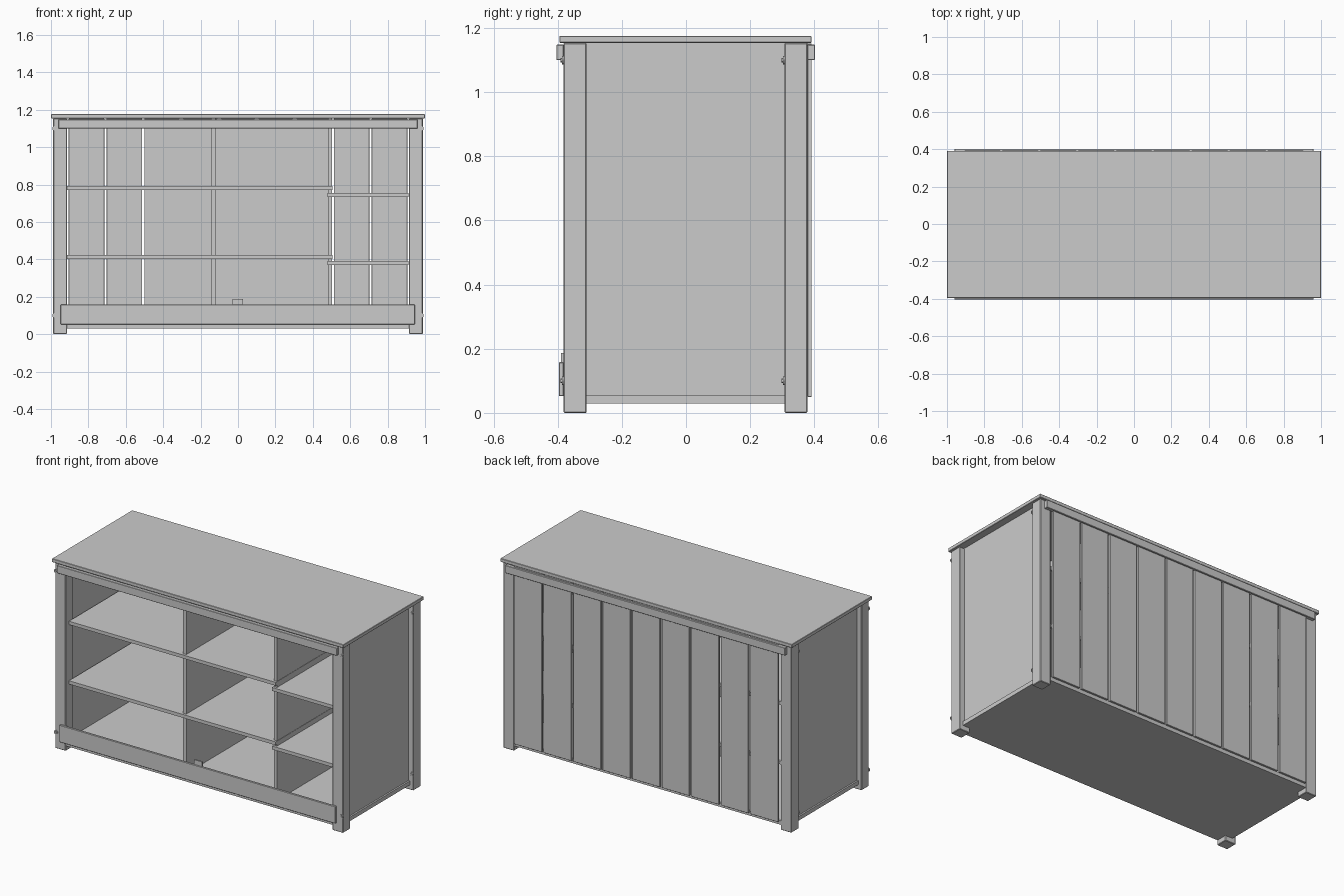
import bpy, bmesh, math
from mathutils import Matrix

if "Cube" in bpy.data.objects:
    bpy.data.objects.remove(bpy.data.objects["Cube"])

grey = bpy.data.materials.new("plain_grey")
grey.diffuse_color = (0.6, 0.6, 0.6, 1)
grey.use_nodes = True
grey.node_tree.nodes["Principled BSDF"].inputs["Base Color"].default_value = grey.diffuse_color


def finish(name, bm):
    mesh = bpy.data.meshes.new(name)
    bm.to_mesh(mesh)
    bm.free()
    mesh.materials.append(grey)
    ob = bpy.data.objects.new(name, mesh)
    bpy.context.collection.objects.link(ob)
    return ob


def box(name, x0, x1, y0, y1, z0, z1, bevel=0.0):
    bm = bmesh.new()
    bmesh.ops.create_cube(bm, size=1)
    for v in bm.verts:
        v.co = ((x0 + x1) / 2 + v.co.x * (x1 - x0),
                (y0 + y1) / 2 + v.co.y * (y1 - y0),
                (z0 + z1) / 2 + v.co.z * (z1 - z0))
    ob = finish(name, bm)
    if bevel:
        mod = ob.modifiers.new("soft_edges", 'BEVEL')
        mod.width = bevel
        mod.segments = 1
    return ob


def bolt(name, x, y, z):
    # round head with a smaller hex cap, pointing forward
    bm = bmesh.new()
    for radius, depth, sides in ((0.013, 0.005, 16), (0.007, 0.010, 6)):
        m = Matrix.Translation((x, y - depth / 2, z)) @ Matrix.Rotation(math.pi / 2, 4, 'X')
        bmesh.ops.create_cone(bm, cap_ends=True, segments=sides, radius1=radius,
                              radius2=radius, depth=depth, matrix=m)
    return finish(name, bm)


# worktop and base board
box("worktop", -1, 1, -0.395, 0.391, 1.154, 1.176, 0.002)
box("base_board", -0.965, 0.965, -0.378, 0.377, 0.03, 0.055)

# legs, side panels and bolts
for side, s in (("left", -1), ("right", 1)):
    xa, xb = sorted((s * 0.915, s * 0.988))
    box(side + "_front_leg", xa, xb, -0.382, -0.31, 0, 1.154, 0.003)
    box(side + "_back_leg", xa, xb, 0.307, 0.379, 0, 1.154, 0.003)
    xa, xb = sorted((s * 0.93, s * 0.955))
    box(side + "_side_panel", xa, xb, -0.345, 0.343, 0.055, 1.154)
    for z in (0.10, 1.10):
        bolt(side + "_front_bolt", s * 0.98, -0.381, z)
        bolt(side + "_back_bolt", s * 0.98, 0.308, z)

# rails across front and back
box("front_top_rail", -0.96, 0.96, -0.404, -0.382, 1.10, 1.148, 0.002)
box("back_top_rail", -0.96, 0.96, 0.379, 0.402, 1.10, 1.148, 0.002)
box("front_kick_board", -0.948, 0.945, -0.396, -0.382, 0.052, 0.158, 0.002)
box("latch_block", -0.03, 0.026, -0.39, -0.38, 0.10, 0.187)

# vertical back boards with narrow gaps
for i in range(9):
    c = (i - 4) * 0.2025
    box("back_board", c - 0.095, c + 0.095, 0.379, 0.392, 0.05, 1.152, 0.001)
for c in (-0.304, -0.101, 0.101, 0.304):
    box("gap_batten", c - 0.012, c + 0.012, 0.373, 0.379, 0.055, 1.154)

# inner dividers
box("middle_divider", -0.144, -0.12, -0.335, 0.373, 0.055, 1.154)
box("right_divider", 0.48, 0.502, -0.335, 0.373, 0.055, 1.154)

# shelves: long ones on the left, lower short ones on the right
for z in (0.403, 0.772):
    box("long_shelf", -0.915, 0.504, -0.35, 0.375, z, z + 0.021)
for z in (0.371, 0.734):
    box("short_shelf", 0.478, 0.912, -0.35, 0.375, z, z + 0.021)
